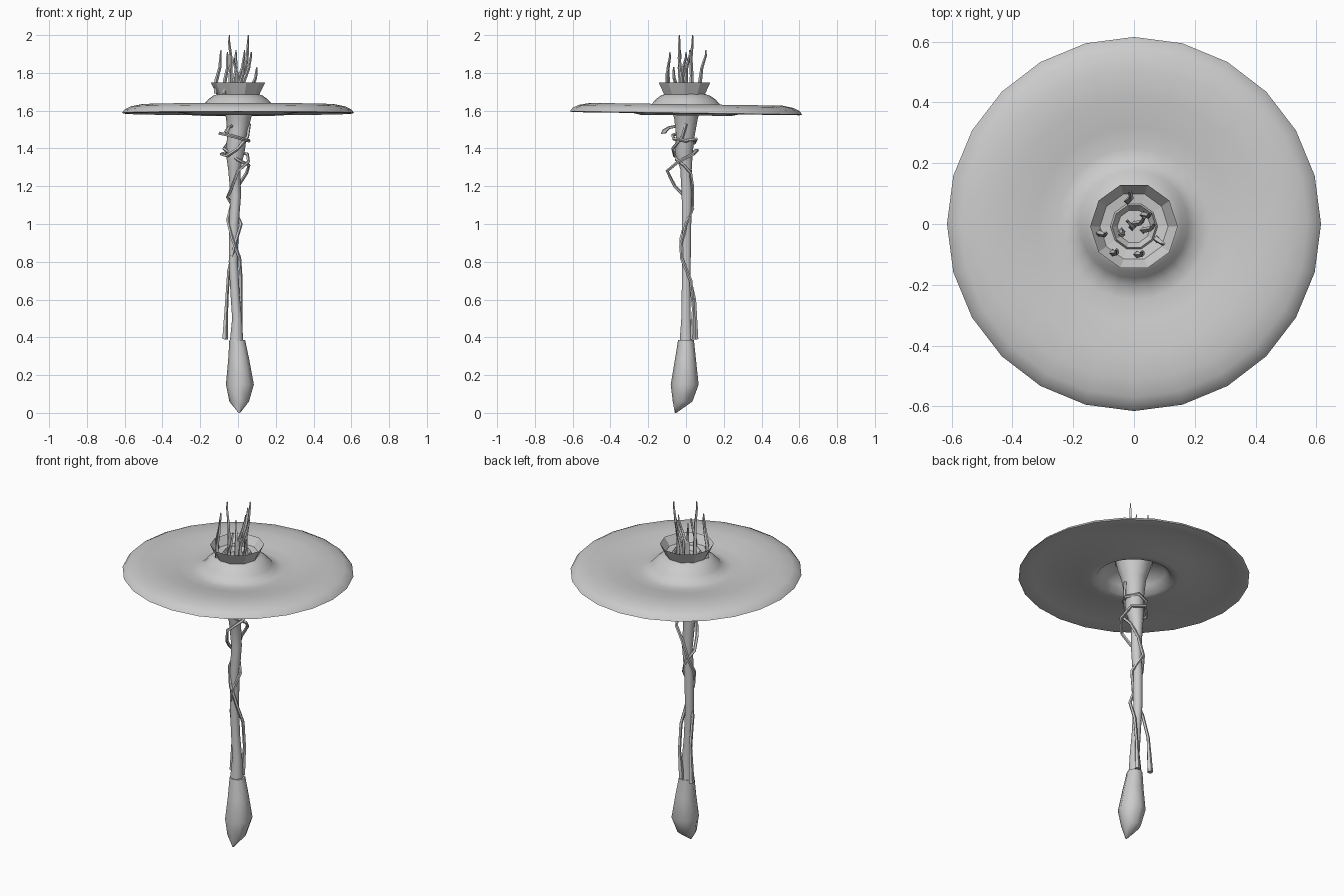
import bpy, bmesh, math
from mathutils import Vector


def finish(name, bm, smooth=None):
    bmesh.ops.recalc_face_normals(bm, faces=bm.faces)
    me = bpy.data.meshes.new(name)
    bm.to_mesh(me)
    bm.free()
    ob = bpy.data.objects.new(name, me)
    bpy.context.collection.objects.link(ob)
    if smooth:
        bpy.ops.object.select_all(action='DESELECT')
        ob.select_set(True)
        bpy.context.view_layer.objects.active = ob
        bpy.ops.object.shade_smooth_by_angle(angle=math.radians(smooth))
    return ob


def bridge(bm, rings, closed=False):
    n = len(rings[0])
    pairs = list(zip(rings, rings[1:]))
    if closed:
        pairs.append((rings[-1], rings[0]))
    for a, b in pairs:
        for i in range(n):
            j = (i + 1) % n
            bm.faces.new((a[i], a[j], b[j], b[i]))


def lathe(name, profile, sides, center=(0, 0), smooth=None, closed=False, tilt=0):
    bm = bmesh.new()
    rings = []
    for r, z in profile:
        ring = []
        for i in range(sides):
            a = math.tau * i / sides
            x, y = r * math.cos(a), r * math.sin(a)
            ring.append(bm.verts.new((x + center[0], y + center[1], z + tilt * y)))
        rings.append(ring)
    bridge(bm, rings, closed)
    if not closed:
        bm.faces.new(rings[0])
        bm.faces.new(rings[-1])
    return finish(name, bm, smooth)


def tube(name, points, sides, smooth=None, level=False):
    """points are (x, y, z, radius); level keeps the rings horizontal"""
    bm = bmesh.new()
    pts = [Vector(p[:3]) for p in points]
    rings, prev, side = [], Vector((0, 0, 1)), Vector((1, 0, 0))
    for i, p in enumerate(pts):
        d = pts[min(i + 1, len(pts) - 1)] - pts[max(i - 1, 0)]
        d = Vector((0, 0, 1)) if level else d.normalized()
        side = prev.rotation_difference(d) @ side
        side = (side - d * side.dot(d)).normalized()
        prev, up = d, d.cross(side)
        ring = []
        for k in range(sides):
            a = math.tau * k / sides
            ring.append(bm.verts.new(p + (side * math.cos(a) + up * math.sin(a)) * points[i][3]))
        rings.append(ring)
    bridge(bm, rings)
    bm.faces.new(rings[0])
    bm.faces.new(rings[-1])
    return finish(name, bm, smooth)


# Wide thin cap: hollow dome in the middle, shallow trough, drooping rim
lathe("cap", [(.10, 1.69), (.13, 1.68), (.158, 1.66), (.178, 1.637), (.205, 1.612),
              (.25, 1.605), (.32, 1.615), (.42, 1.632), (.51, 1.634), (.57, 1.622),
              (.60, 1.607), (.615, 1.588), (.60, 1.584), (.54, 1.597), (.42, 1.598),
              (.30, 1.588), (.24, 1.575), (.20, 1.578), (.17, 1.62), (.14, 1.65), (.10, 1.665)],
      24, smooth=60, closed=True, tilt=-.014)

# Ten sided stepped cup on top
lathe("crown_cup", [(.06, 1.675), (.113, 1.685), (.144, 1.75), (.112, 1.705),
                    (.078, 1.70), (.072, 1.71), (.055, 1.685)], 10, center=(0, -.008))

# Crooked stem
tube("stem", [(-.008, 0, .37, .036), (-.005, 0, .50, .026), (-.015, 0, .62, .024),
              (-.025, .002, .80, .024), (-.022, .003, 1.0, .026), (-.012, .004, 1.15, .028),
              (-.02, 0, 1.29, .032), (-.015, -.012, 1.38, .05), (-.005, -.003, 1.47, .052),
              (.003, 0, 1.56, .066), (.003, 0, 1.62, .085), (0, 0, 1.68, .10)],
     10, smooth=60, level=True)

# Pointed root bulb
tube("root_bulb", [(-.004, 0, .385, .042), (.004, -.003, .28, .056), (.01, -.007, .15, .074),
                   (.006, -.018, .06, .052), (.007, -.055, 0, .004)],
     8, smooth=50, level=True)

# Twining vines
vine_a = [(-.07, .05, .39), (-.06, .045, .6), (-.05, .01, .75), (-.02, -.028, .88),
          (.016, 0, 1.0), (-.02, .035, 1.08), (-.055, 0, 1.14), (-.03, -.06, 1.2),
          (0, -.1, 1.28), (.055, -.04, 1.33), (.05, .04, 1.37), (-.03, .06, 1.39),
          (-.088, 0, 1.37), (-.06, -.06, 1.36), (0, -.07, 1.4), (.05, -.02, 1.46), (.06, 0, 1.53)]
vine_b = [(.005, .035, .39), (.015, .04, .55), (.016, .025, .7), (.008, -.024, .82),
          (-.03, -.026, .92), (-.055, 0, 1.02), (-.035, .035, 1.1), (0, .035, 1.2),
          (.045, .025, 1.27), (.058, -.01, 1.31), (0, -.05, 1.34), (-.075, -.03, 1.4),
          (-.05, .045, 1.43), (.01, .055, 1.45), (.058, 0, 1.44), (.02, -.065, 1.45),
          (-.05, -.07, 1.47), (-.098, -.04, 1.48)]
for name, path in (("vine_a", vine_a), ("vine_b", vine_b)):
    tube(name, [(*p, .016 if i == 0 else .009) for i, p in enumerate(path)], 5, smooth=60)
tube("vine_thorn", [(-.03, -.04, 1.52, .008), (-.05, -.09, 1.51, .008),
                    (-.06, -.115, 1.49, .014), (-.05, -.13, 1.48, .003)], 5)

# Tapered filaments: base x, y then tip x, y, z
filaments = [(-.04, -.025, -.045, -.035, 2.0), (.03, .03, .055, .035, 2.0),
             (-.115, -.03, -.09, -.03, 1.92), (-.07, -.095, -.055, -.085, 1.91),
             (-.02, .075, -.01, .105, 1.92), (.0, .0, .035, .02, 1.92),
             (.03, -.02, .07, -.0, 1.91), (.075, -.05, .1, -.065, 1.83),
             (.01, -.1, .03, -.09, 1.86), (-.005, -.01, -.02, .01, 1.88)]
for i, (x, y, tx, ty, tz) in enumerate(filaments):
    h = tz - 1.69
    tube(f"filament_{i + 1}", [(x, y, 1.69, .013), (x, y, 1.69 + h * .3, .010),
                               ((x + tx) / 2 + .006, (y + ty) / 2 - .006, 1.69 + h * .6, .008),
                               (tx - .002, ty, tz - h * .12, .006), (tx, ty, tz, .003)], 4)
